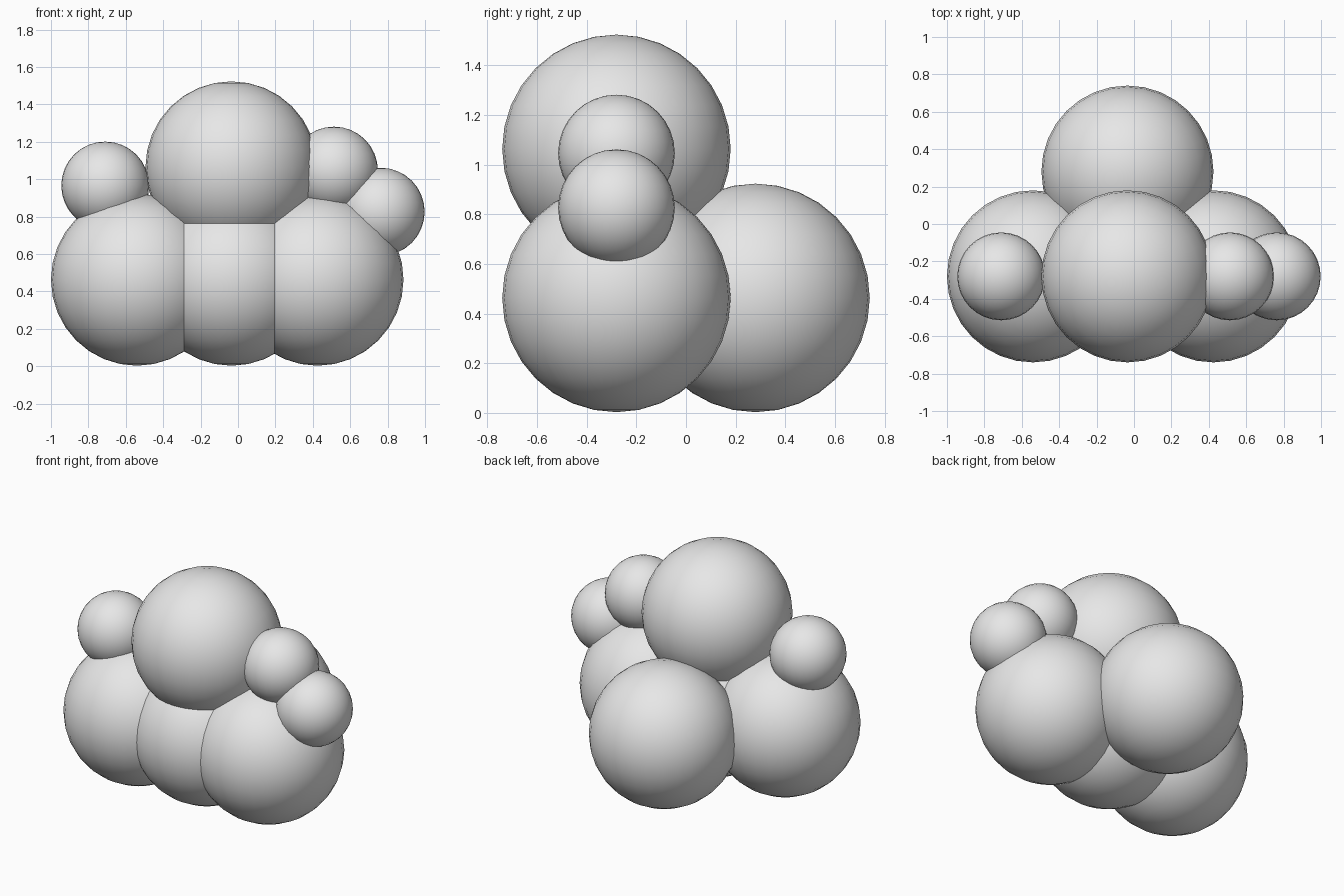
import bpy

# Remove the default cube
cube = bpy.data.objects.get("Cube")
if cube:
    bpy.data.objects.remove(cube, do_unlink=True)

# Single plain material
grey = bpy.data.materials.new("light grey")
grey.use_nodes = True
colour = (0.8, 0.8, 0.8, 1.0)
grey.diffuse_color = colour
grey.node_tree.nodes["Principled BSDF"].inputs["Base Color"].default_value = colour

BIG, SMALL = 0.46, 0.235
FRONT, BACK = -0.28, 0.28
LOW = 0.463


def ball(name, radius, x, y, z):
    """Smooth ball resting against its neighbours."""
    bpy.ops.mesh.primitive_uv_sphere_add(
        segments=32, ring_count=16, radius=radius, location=(x, y, z))
    obj = bpy.context.object
    obj.name = name
    obj.data.name = name
    obj.data.materials.append(grey)
    bpy.ops.object.shade_smooth()
    return obj


# Bottom cluster of large balls
ball("right_base_ball", BIG, -0.54, FRONT, LOW)
ball("middle_base_ball", BIG, -0.035, FRONT, LOW)
ball("left_base_ball", BIG, 0.425, FRONT, LOW)
ball("back_base_ball", BIG, -0.035, BACK, LOW)

# Large ball on top
ball("top_ball", BIG, -0.035, FRONT, 1.063)

# Small balls tucked at the sides
ball("right_small_ball", SMALL, -0.71, FRONT, 0.966)
ball("left_upper_small_ball", SMALL, 0.513, FRONT, 1.046)
ball("left_lower_small_ball", SMALL, 0.763, FRONT, 0.826)
